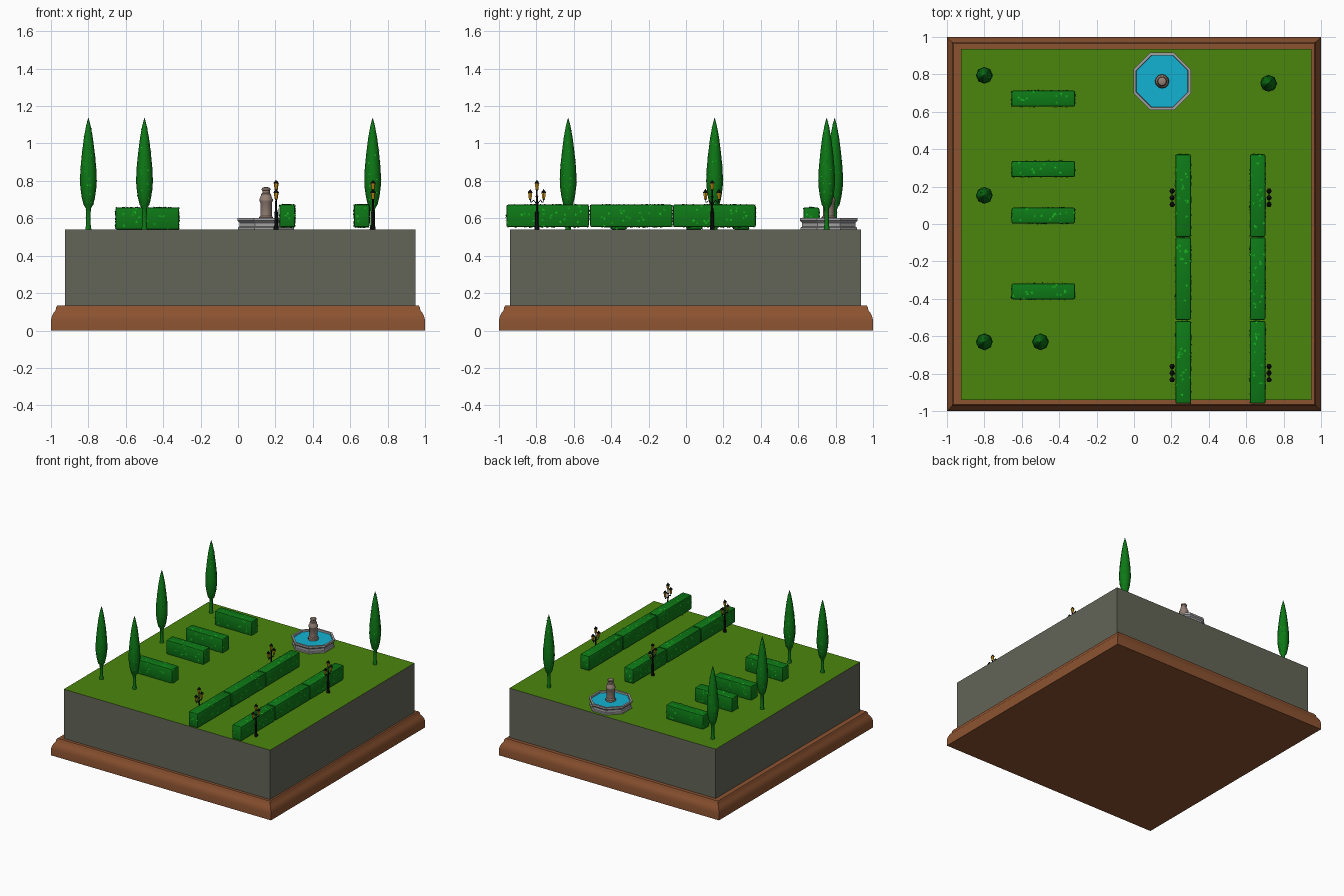
import bpy, bmesh, math, random
from mathutils import Vector

if "Cube" in bpy.data.objects:
    bpy.data.objects.remove(bpy.data.objects["Cube"])

random.seed(4)
G = 0.54  # lawn height


def mat(name, r, g, b):
    m = bpy.data.materials.new(name)
    m.diffuse_color = (r, g, b, 1)
    m.use_nodes = True
    m.node_tree.nodes["Principled BSDF"].inputs["Base Color"].default_value = m.diffuse_color
    return m


WOOD = mat("wood", 0.26, 0.085, 0.03)
EARTH = mat("earth", 0.125, 0.13, 0.095)
GRASS = mat("grass", 0.07, 0.24, 0.004)
HEDGE = mat("hedge", 0.004, 0.19, 0.008)
LEAF = mat("leaf", 0.01, 0.42, 0.015)
STONE = mat("stone", 0.36, 0.36, 0.37)
CARVED = mat("carved_stone", 0.3, 0.22, 0.18)
WATER = mat("water", 0.007, 0.45, 0.65)
IRON = mat("iron", 0.005, 0.005, 0.005)
GLASS = mat("lamp_glass", 0.7, 0.35, 0.01)


def finish(bm, name, mats, smooth=None):
    me = bpy.data.meshes.new(name)
    bm.to_mesh(me)
    bm.free()
    for m in mats:
        me.materials.append(m)
    if smooth:
        me.shade_smooth()
        me.set_sharp_from_angle(angle=math.radians(smooth))
    ob = bpy.data.objects.new(name, me)
    bpy.context.collection.objects.link(ob)
    return ob


def turned(profile, n, x=0, y=0, phase=0.0, apothem=False):
    """Revolve (radius, z) points in n sides, closing both ends."""
    bm = bmesh.new()
    k = 1 / math.cos(math.pi / n) if apothem else 1
    rings = []
    for r, z in profile:
        rings.append([bm.verts.new((x + k * r * math.cos(phase + 2 * math.pi * i / n),
                                    y + k * r * math.sin(phase + 2 * math.pi * i / n), z))
                      for i in range(n)])
    for a, b in zip(rings, rings[1:]):
        for i in range(n):
            j = (i + 1) % n
            bm.faces.new((a[i], a[j], b[j], b[i]))
    bm.faces.new(rings[0][::-1])
    bm.faces.new(rings[-1])
    return bm


def add_leaves(bm, density, size):
    """Scatter small raised leaf triangles over the faces."""
    spots = []
    for f in bm.faces:
        if len(f.verts) != 4:
            continue
        count = f.calc_area() * density
        count = int(count) + (random.random() < count % 1)
        a, b, c, d = [v.co.copy() for v in f.verts]
        for _ in range(count):
            u, v = random.uniform(.08, .92), random.uniform(.08, .92)
            spots.append((a.lerp(b, u).lerp(d.lerp(c, u), v), f.normal.copy()))
    for p, nrm in spots:
        t = nrm.orthogonal().normalized()
        s = nrm.cross(t)
        ang = random.uniform(0, 2 * math.pi)
        pts = []
        for k, lift in ((0, .004), (2.3, .0005), (4, .0005)):
            q = t * math.cos(ang + k) + s * math.sin(ang + k)
            pts.append(bm.verts.new(p + q * size + nrm * lift))
        bm.faces.new(pts).material_index = 1


def box_mesh(x0, x1, y0, y1, z0, z1):
    bm = bmesh.new()
    bmesh.ops.create_cube(bm, size=1)
    for v in bm.verts:
        v.co = ((x0 + x1) / 2 + v.co.x * (x1 - x0),
                (y0 + y1) / 2 + v.co.y * (y1 - y0),
                (z0 + z1) / 2 + v.co.z * (z1 - z0))
    return bm


# Moulded wooden plinth
plinth = [(1, 0), (1, .055), (.995, .075), (.986, .095), (.975, .108),
          (.972, .124), (.965, .135)]
finish(turned(plinth, 4, phase=math.pi / 4, apothem=True), "plinth", [WOOD], 30)

# Earth block with the lawn as its top face
bm = box_mesh(-.925, .95, -.94, .935, .13, G)
bm.normal_update()
for f in bm.faces:
    f.material_index = 1 if f.normal.z > .5 else 0
finish(bm, "earth_block", [EARTH, GRASS])


# Clipped hedges
def hedge(name, *dims):
    bm = box_mesh(*dims)
    bmesh.ops.bevel(bm, geom=bm.edges[:], offset=.01, segments=2,
                    profile=.5, affect='EDGES')
    bm.normal_update()
    add_leaves(bm, 420, .009)
    finish(bm, name, [HEDGE, LEAF], 40)


for y in (.67, .295, .045, -.36):
    hedge("short_hedge", -.655, -.315, y - .043, y + .043, G, .658)
for x in (.263, .661):
    for y in (-.74, -.292, .152):
        hedge("long_hedge", x - .042, x + .042, y - .221, y + .221, .553, .673)

# Cypress trees
cypress = [(.016, G), (.012, .57), (.012, .625), (.014, .655), (.026, .672),
           (.036, .715), (.043, .765), (.045, .80), (.042, .87), (.034, .95),
           (.024, 1.03), (.012, 1.095), (.004, 1.125), (.001, 1.136)]
for x, y in ((-.8, .795), (-.8, .153), (-.8, -.63), (-.5, -.63), (.72, .752)):
    bm = turned(cypress, 8, x, y)
    bm.normal_update()
    add_leaves(bm, 500, .006)
    finish(bm, "cypress", [HEDGE, LEAF], 60)

# Octagonal fountain: basin wall, water, carved column
FX, FY, E = .15, .763, math.pi / 8
basin = [(.150, G), (.150, .551), (.143, .555), (.143, .576), (.148, .582),
         (.154, .587), (.154, .602), (.139, .602), (.136, .575)]
finish(turned(basin, 8, FX, FY, E, True), "fountain_basin", [STONE])
finish(turned([(.137, .578), (.137, .589)], 8, FX, FY, E, True), "fountain_water", [WATER])
column = [(.038, .58), (.038, .605), (.031, .612), (.031, .685), (.036, .692),
          (.036, .702), (.030, .712), (.026, .73), (.020, .735), (.020, .748),
          (.024, .752), (.022, .762), (.008, .767)]
finish(turned(column, 12, FX, FY), "fountain_column", [CARVED], 35)


# Three-light street lamps
def lamp(x, y):
    post = [(.013, G), (.013, .555), (.009, .563), (.009, .625), (.011, .63),
            (.006, .638), (.0045, .71), (.008, .715), (.004, .722), (.004, .755)]
    finish(turned(post, 8, x, y), "lamp_post", [IRON], 35)
    # curled side arms
    cu = bpy.data.curves.new("lamp_arms", 'CURVE')
    cu.dimensions = '3D'
    cu.bevel_depth = .0028
    cu.bevel_resolution = 1
    cu.materials.append(IRON)
    path = [(0, .665), (.008, .685), (.018, .697), (.026, .688), (.033, .686), (.036, .705)]
    for side in (-1, 1):
        sp = cu.splines.new('POLY')
        sp.points.add(len(path) - 1)
        for pt, (d, z) in zip(sp.points, path):
            pt.co = (x, y + side * d, z, 1)
    bpy.context.collection.objects.link(bpy.data.objects.new("lamp_arms", cu))
    for dy, z in ((-.036, .703), (0, .752), (.036, .703)):
        glass = [(.008, z), (.013, z + .034)]
        cap = [(.015, z + .033), (.014, z + .037), (.007, z + .046),
               (.003, z + .048), (.002, z + .054)]
        finish(turned(glass, 6, x, y + dy), "lamp_glass", [GLASS])
        finish(turned(cap, 6, x, y + dy), "lamp_cap", [IRON])
        finish(turned([(.004, z - .005), (.009, z + .001)], 6, x, y + dy), "lamp_cup", [IRON])


for x in (.204, .722):
    for y in (.14, -.797):
        lamp(x, y)
